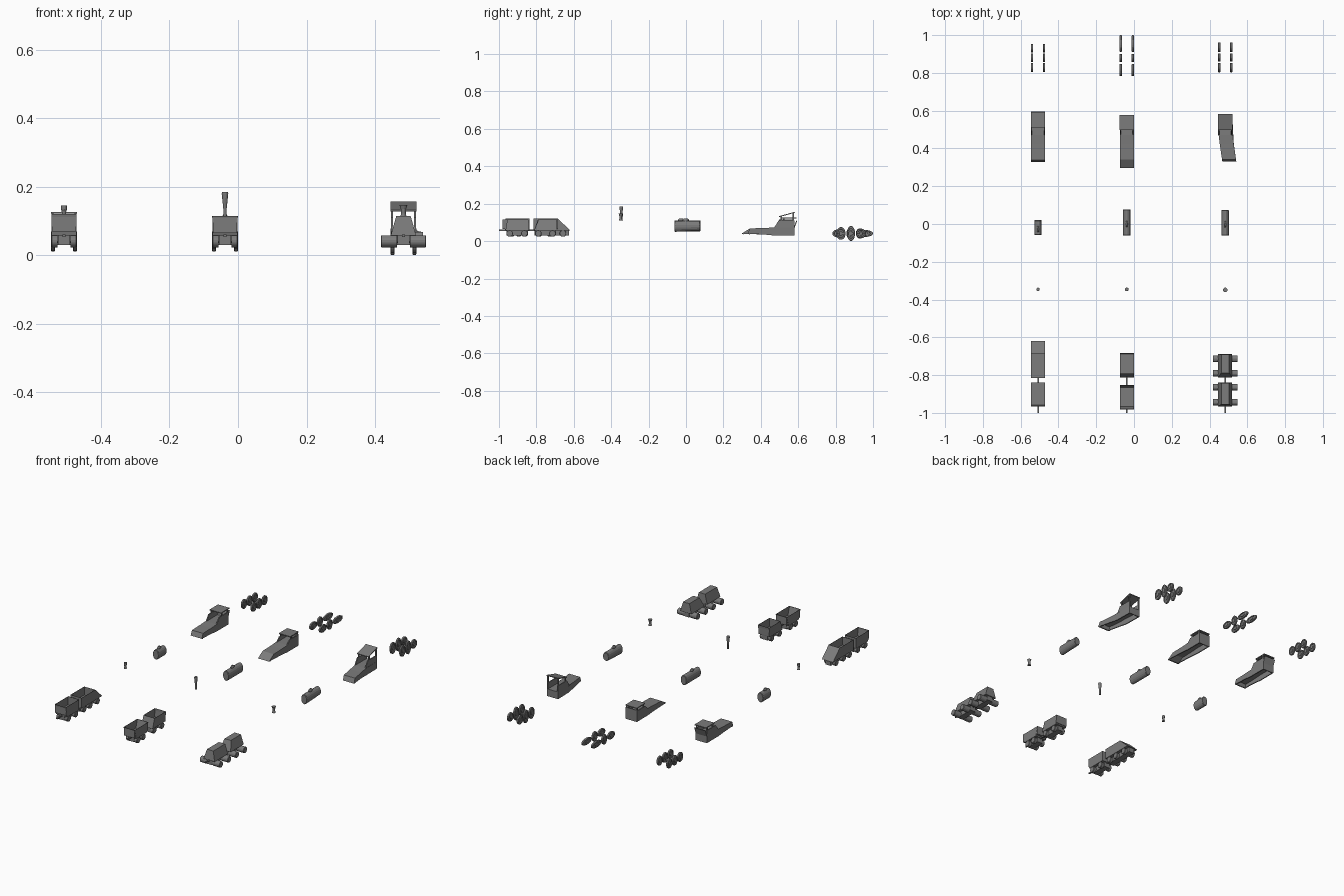
import bpy, bmesh, math
from mathutils import Vector

if "Cube" in bpy.data.objects:
    bpy.data.objects.remove(bpy.data.objects["Cube"])

# dark grey plastic
MAT = bpy.data.materials.new("dark_grey")
MAT.diffuse_color = (.2, .2, .2, 1)
MAT.use_nodes = True
MAT.node_tree.nodes["Principled BSDF"].inputs["Base Color"].default_value = MAT.diffuse_color


def finish(name, bm):
    bmesh.ops.recalc_face_normals(bm, faces=bm.faces)
    me = bpy.data.meshes.new(name)
    bm.to_mesh(me)
    bm.free()
    me.materials.append(MAT)
    ob = bpy.data.objects.new(name, me)
    bpy.context.collection.objects.link(ob)
    return ob


def hexa(name, bottom, top, depth=0):
    """Block between two rectangles (x0, x1, y0, y1, z); depth hollows it from above."""
    bm = bmesh.new()
    rings = [[bm.verts.new((x, y, r[4])) for x, y in
              ((r[0], r[2]), (r[1], r[2]), (r[1], r[3]), (r[0], r[3]))] for r in (bottom, top)]
    bm.faces.new(rings[0][::-1])
    lid = bm.faces.new(rings[1])
    for i in range(4):
        j = (i + 1) % 4
        bm.faces.new((rings[0][i], rings[0][j], rings[1][j], rings[1][i]))
    bm.normal_update()
    if depth:
        bmesh.ops.inset_region(bm, faces=[lid], thickness=0.002)
        inner = bmesh.ops.extrude_face_region(bm, geom=[lid])["geom"]
        bmesh.ops.delete(bm, geom=[lid], context='FACES_ONLY')
        bmesh.ops.translate(bm, vec=(0, 0, -depth), verts=[g for g in inner if isinstance(g, bmesh.types.BMVert)])
    return finish(name, bm)


def box(name, x0, x1, y0, y1, z0, z1):
    return hexa(name, (x0, x1, y0, y1, z0), (x0, x1, y0, y1, z1))


def lathe(name, centre, axis, profile, sides=12):
    """Rings of (offset along axis, radius a, radius b)."""
    bm = bmesh.new()
    rings = []
    for d, ra, rb in profile:
        ring = []
        for i in range(sides):
            t = 2 * math.pi * (i + .5) / sides
            a, b = ra * math.cos(t), rb * math.sin(t)
            p = {'x': (d, a, b), 'y': (a, d, b), 'z': (a, b, d)}[axis]
            ring.append(bm.verts.new(Vector(centre) + Vector(p)))
        rings.append(ring)
    for r, s in zip(rings, rings[1:]):
        for i in range(sides):
            j = (i + 1) % sides
            bm.faces.new((r[i], r[j], s[j], s[i]))
    bm.faces.new(rings[0])
    bm.faces.new(rings[-1])
    return finish(name, bm)


def extrude_profile(name, pts, x0, x1, shift=lambda y: 0):
    bm = bmesh.new()
    a, b = [[bm.verts.new((x + shift(y), y, z)) for y, z in pts] for x in (x0, x1)]
    bm.faces.new(a)
    bm.faces.new(b)
    for i in range(len(pts)):
        j = (i + 1) % len(pts)
        bm.faces.new((a[i], a[j], b[j], b[i]))
    return finish(name, bm)


COLS = {"left": -0.508, "middle": -0.038, "right": 0.483}
W = 0.037

# loose drive wheels: y, y radius, z radius
WHEELS = {
    "left": [(.828, .024, .028), (.88, .023, .03), (.931, .023, .028)],
    "middle": [(.815, .033, .022), (.879, .022, .03), (.955, .045, .019)],
    "right": [(.828, .025, .034), (.882, .022, .04), (.936, .026, .026)],
}
for col, rows in WHEELS.items():
    for i, (y, ry, rz) in enumerate(rows):
        for s in (-1, 1):
            prof = [(d, ry * k, rz * k) for d, k in
                    ((-.006, .35), (-.003, .38), (-.003, .65), (-.006, .7), (-.006, .93), (-.004, 1),
                     (.004, 1), (.006, .93), (.006, .7), (.003, .65), (.003, .38), (.006, .35))]
            lathe(f"{col}_drive_wheel_{i}", (COLS[col] + s * .032, y, .041), 'x', prof, 20)

# engine frames: nose profile, open cab and roof
CABS = {  # nose tip, frame back, wall top, roof front z, roof back z, roof y range
    "left": (.328, .58, .105, .122, .122, .51, .59),
    "middle": (.297, .575, .095, .11, .11, .497, .577),
    "right": (.33, .58, .11, .128, .152, .497, .582),
}
for col, (tip, back, wall, zf, zb, rf, rb) in CABS.items():
    x = COLS[col]
    bend = (lambda y: .022 * ((.5 - y) / .17) ** 1.3 if y < .5 else 0) if col == "right" else (lambda y: 0)
    slope = .045 if col == "middle" else .012
    pts = [(tip, .04), (tip + slope, .068), (.42, .07), (.47, .073), (back, .073),
           (back, .063), (.47, .063), (.42, .06), (tip + slope + .004, .058), (tip + .012, .036)]
    extrude_profile(col + "_engine_deck", pts, x - W, x + W, bend)
    skirt = [(tip, .04), (tip + slope, .068), (.42, .07), (.47, .073), (back, .073),
             (back, .03), (.47, .03), (.42, .035)]
    for s in (-1, 1):
        xs = x + s * (W - .003)
        extrude_profile(col + "_frame_skirt", skirt, xs - .003, xs + .003, bend)
    box(col + "_frame_back", x - W, x + W, back - .005, back, .03, .073)
    side = [(.47, .07), (.495, wall), (back, wall), (back, .07)]
    for s in (-1, 1):
        xa = x + s * (W - .003)
        extrude_profile(col + "_cab_side", side, xa - .003, xa + .003)
        for y in (rf + .012, back - .006):
            t = (y - rf) / (rb - rf)
            box(col + "_cab_post", xa - .003, xa + .003, y - .004, y + .004, wall, zf + (zb - zf) * t)
    if col != "right":
        lean = .015 if col == "left" else 0
        extrude_profile(col + "_cab_back", [(back - .005, .07), (back, .07), (back + lean, wall + .005),
                                            (back - .005 + lean, wall + .005)], x - W, x + W)
    extrude_profile(col + "_cab_roof", [(rf, zf), (rb, zb), (rb, zb + .005), (rf, zf + .005)],
                    x - W - .001, x + W + .001)

# boilers with a low dome; the right one tapers from below
for col, y0, y1, k, zc in (("left", -.058, .02, 1, .081), ("middle", -.062, .078, 1, .081), ("right", -.062, .074, 1, .079)):
    x = COLS[col]
    ob = lathe(col + "_boiler", (x, 0, zc), 'y',
               [(y0, .018, .027), (y0 + .003, .02, .03), (y1 - .003, .02, .03), (y1, .018, .027)], 16)
    if col == "right":
        for v in ob.data.vertices:
            if v.co.y > 0 and v.co.z < zc:
                v.co.z = zc + (v.co.z - zc) * .75
    lathe(col + "_steam_dome", (x, (y0 + y1) / 2 - .008, .1), 'z',
          [(0, .008, .017), (.014, .008, .017), (.022, .004, .008)], 10)

# chimneys
STACKS = {
    "left": [(.11, .009), (.118, .006), (.13, .007), (.134, .009), (.145, .009)],
    "middle": [(.11, .005), (.135, .005), (.18, .01), (.185, .009)],
    "right": [(.11, .01), (.122, .007), (.135, .008), (.147, .012)],
}
for col, prof in STACKS.items():
    lathe(col + "_chimney", (COLS[col], -.349 if col == "right" else -.346, 0), 'z', [(z, r, r) for z, r in prof], 12)

# wagon bodies: bottom y range, top y range, top half width, hollow depth
WAGONS = {
    "left": [((-.955, -.838), (-.965, -.838), W, .05), ((-.815, -.62), (-.815, -.685), W, .05)],
    "middle": [((-.965, -.868), (-.982, -.852), W, .05), ((-.812, -.69), (-.792, -.684), W, .05)],
    "right": [((-.965, -.838), (-.955, -.842), .021, 0), ((-.812, -.688), (-.788, -.692), .021, 0)],
}
for col, wagons in WAGONS.items():
    x = COLS[col]
    for i, ((b0, b1), (t0, t1), hw, depth) in enumerate(wagons):
        zt = .12 if col == "left" else .115
        hexa(f"{col}_wagon_{i}", (x - W, x + W, b0, b1, .058), (x - hw, x + hw, t0, t1, zt), depth)
        box(f"{col}_wagon_chassis_{i}", x - .018, x + .018, b0 + .006, b1 - .006, .03, .061)
        ys = [b0 + .022, b1 - .026]
        if b1 - b0 > .15:
            ys = [-.785, -.728, -.658]
        outer = .066 if col == "right" else W
        for y in ys:
            for s in (-1, 1):
                prof = [(s * .019, .018, .018), (s * (outer - .002), .018, .018), (s * outer, .016, .016)]
                lathe(f"{col}_wagon_wheel", (x, y, .041), 'x', prof, 16)
    # couplers
    box(col + "_front_coupler", x - .004, x + .004, -1, -.93, .054, .061)
    box(col + "_link_coupler", x - .004, x + .004, -.88, -.79, .054, .061)
